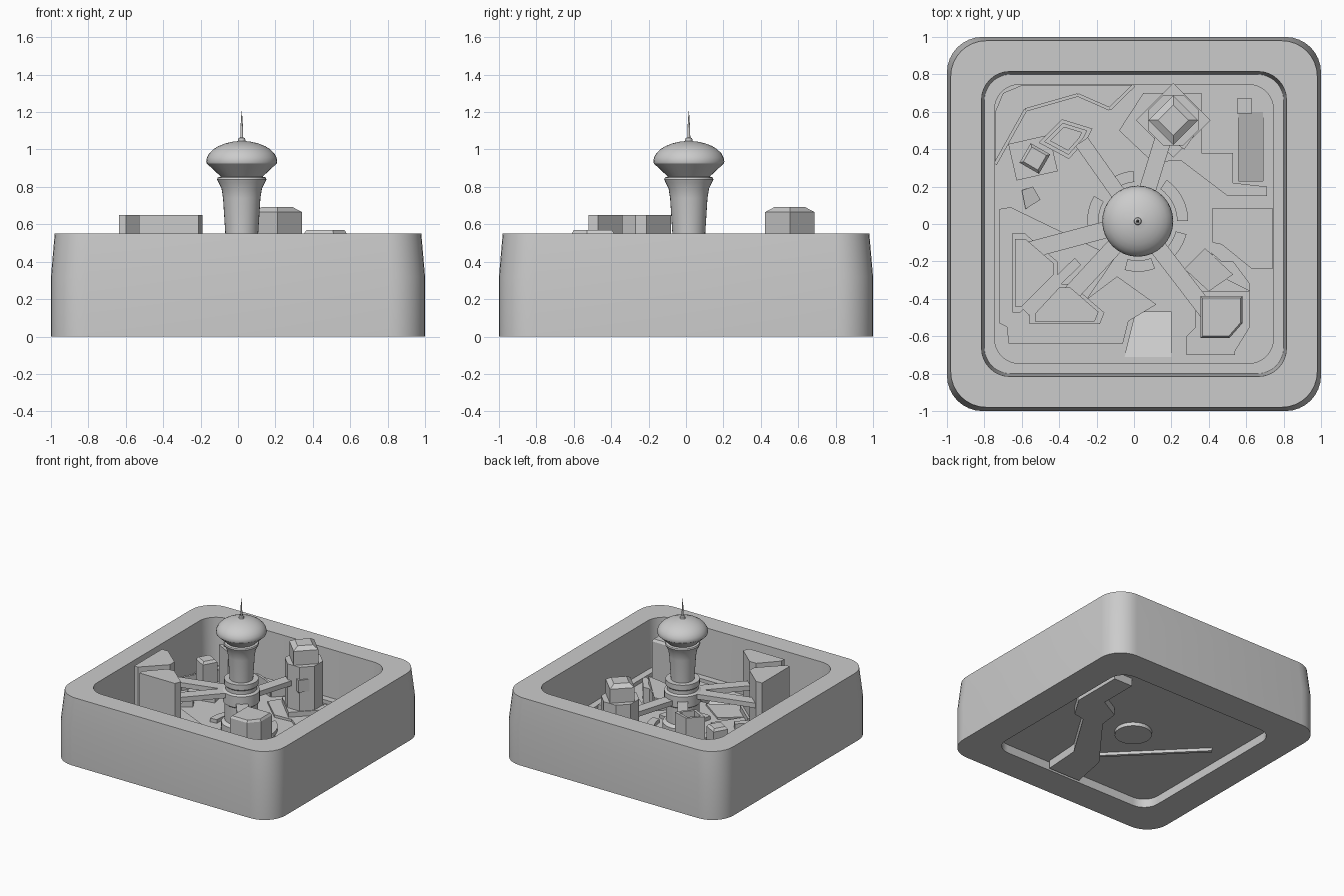
import bpy, bmesh, math
from mathutils import Vector

if "Cube" in bpy.data.objects:
    bpy.data.objects.remove(bpy.data.objects["Cube"])

FLOOR, UNDER, LEDGE = 0.13, 0.07, 0.16
TX, TY = 0.02, 0.015


def finish(name, bm, smooth=None):
    bmesh.ops.recalc_face_normals(bm, faces=bm.faces)
    me = bpy.data.meshes.new(name)
    bm.to_mesh(me)
    bm.free()
    ob = bpy.data.objects.new(name, me)
    bpy.context.collection.objects.link(ob)
    if smooth:
        bpy.ops.object.select_all(action='DESELECT')
        ob.select_set(True)
        bpy.context.view_layer.objects.active = ob
        bpy.ops.object.shade_smooth_by_angle(angle=math.radians(smooth))
    return ob


def loft(name, rings, close=False, smooth=None):
    """Skin a stack of equal-length rings; cap the ends or close the loop."""
    bm = bmesh.new()
    vs = [[bm.verts.new(p) for p in r] for r in rings]
    n = len(vs[0])
    pairs = list(zip(vs, vs[1:])) + ([(vs[-1], vs[0])] if close else [])
    for a, b in pairs:
        for i in range(n):
            j = (i + 1) % n
            bm.faces.new((a[i], a[j], b[j], b[i]))
    if not close:
        bm.faces.new(vs[0])
        bm.faces.new(vs[-1])
    return finish(name, bm, smooth)


def prism(name, pts, z0, z1, inset=0, rise=0):
    """Extruded outline; z0/z1 may be functions of (x, y); optional hipped cap."""
    h = lambda z, p: z(*p) if callable(z) else z
    rings = [[(*p, h(z, p)) for p in pts] for z in (z0, z1)]
    if inset:
        c = sum((Vector(p) for p in pts), Vector((0, 0))) / len(pts)
        rings.append([(*Vector(p).lerp(c, inset), h(z1, p) + rise) for p in pts])
    return loft(name, rings)


def bar(name, p, q, w, z0, z1):
    p, q = Vector(p), Vector(q)
    d = (q - p).normalized() * w / 2
    s = Vector((-d.y, d.x))
    return prism(name, [p + s, p - s, q - s, q + s], z0, z1)


def box(name, x0, x1, y0, y1, z0, z1):
    return prism(name, [(x0, y0), (x1, y0), (x1, y1), (x0, y1)], z0, z1)


def ngon(cx, cy, r, n, turn=0):
    return [(cx + r * math.cos(2 * math.pi * i / n + turn),
             cy + r * math.sin(2 * math.pi * i / n + turn)) for i in range(n)]


def rounded(half, rad, z, seg=8):
    pts = []
    for k, (sx, sy) in enumerate([(1, 1), (-1, 1), (-1, -1), (1, -1)]):
        for i in range(seg + 1):
            a = math.pi / 2 * (k + i / seg)
            pts.append((sx * (half - rad) + rad * math.cos(a),
                        sy * (half - rad) + rad * math.sin(a), z))
    return pts


# Surrounding frame with a stepped inner wall
loft("frame", [rounded(1, .19, 0), rounded(1, .19, .32), rounded(.98, .19, .55),
               rounded(.815, .15, .55), rounded(.80, .14, LEDGE),
               rounded(.745, .13, LEDGE), rounded(.745, .13, 0)], close=True, smooth=30)

# Floor slab and the underground passage beneath it
floor = loft("floor", [rounded(.748, .13, UNDER), rounded(.748, .13, FLOOR)])
tunnel = prism("underpass", [(.54, .62), (.71, .62), (.71, .2), (.6, .02), (.5, .0), (.24, -.42),
                             (.22, -.73), (-.07, -.73), (-.01, -.42), (.34, .04), (.36, .2), (.54, .3)],
               .005, UNDER + .003)

# Sloping ramps cut down into the passage
ramps = [([(.56, .23), (.69, .23), (.69, .6), (.56, .6)], lambda x, y: .03 + .1 * (y - .23) / .37),
         ([(-.05, -.71), (.2, -.71), (.2, -.47), (.01, -.47)], lambda x, y: .13 - .1 * (y + .71) / .24)]
for i, (pts, z) in enumerate(ramps):
    cut = prism(f"ramp_cutter_{i}", pts, z, .2)
    cut.hide_render = True
    cut.hide_viewport = True
    for ob in (floor, tunnel):
        m = ob.modifiers.new("ramp", 'BOOLEAN')
        m.object, m.operation, m.solver = cut, 'DIFFERENCE', 'EXACT'

# Details on the underside
prism("tower_footing", ngon(TX, TY, .14, 32), .04, UNDER + .01)
bar("underside_rib", (-.6, .2), (.0, -.4), .025, .045, UNDER + .01)

# Central tower turned from a profile
profile = [(.15, .1), (.15, .2), (.125, .22), (.125, .36), (.138, .37), (.138, .46), (.118, .47),
           (.118, .50), (.128, .51), (.128, .552), (.088, .552), (.1, .74), (.108, .79), (.125, .825),
           (.132, .84), (.128, .85), (.112, .855), (.187, .925), (.19, .935)]
profile += [(.19 * math.cos(a), .935 + .11 * math.sin(a)) for a in (.2, .42, .64, .86, 1.08, 1.3, 1.45)]
profile += [(.02, 1.045), (.018, 1.06), (.008, 1.065), (.006, 1.13), (.001, 1.205)]
loft("tower", [[(*p, z) for p in ngon(TX, TY, r, 32)] for r, z in profile], smooth=28)

# Curved planters around the tower
for k, (a0, a1) in enumerate([(0, 55), (95, 120), (150, 185), (255, 290), (300, 345)]):
    arc = [math.radians(a0 + (a1 - a0) * i / 8) for i in range(9)]
    edge = lambda r, s: [(TX + r * math.cos(a), TY + r * math.sin(a)) for a in s]
    prism(f"planter_{k}", edge(.27, arc) + edge(.21, arc[::-1]), FLOOR - .01, FLOOR + .03)

# Paved plazas, one step above the floor
prism("west_plaza", [(-.72, .08), (-.66, .09), (-.1, -.18), (-.25, -.4), (-.09, -.28), (.12, -.43),
                     (-.03, -.52), (-.06, -.64), (-.67, -.64), (-.68, -.55), (-.72, -.53)],
      FLOOR - .01, FLOOR + .015)
prism("east_terrace", [(.42, .085), (.74, .085), (.74, -.24), (.63, -.24), (.47, -.11), (.42, -.1)],
      FLOOR - .01, FLOOR + .04)
prism("north_east_plaza", [(.1, .33), (.25, .34), (.5, .15), (.71, .15), (.71, .2), (.53, .22),
                           (.53, .38), (.36, .38), (.36, .7), (.05, .7), (-.08, .5)],
      FLOOR - .01, FLOOR + .02)
prism("south_east_plaza", [(.28, -.7), (.54, -.7), (.54, -.68), (.62, -.55), (.62, -.36), (.33, -.36),
                           (.33, -.55), (.28, -.6)], FLOOR - .01, FLOOR + .03)

# Raised corner terrace with a thin parapet
line = [(-.742, .32), (-.58, .61), (-.3, .69), (-.13, .615), (.0, .742)]
prism("corner_terrace", line + [(-.6, .742), (-.7, .7), (-.742, .6)], FLOOR - .01, .20)
for i, (p, q) in enumerate(zip(line, line[1:])):
    bar(f"parapet_{i}", p, q, .018, FLOOR, .24)

# Twin wedge towers on podiums
wedges = [[(-.635, -.08), (-.58, -.08), (-.43, -.21), (-.43, -.27), (-.6, -.44), (-.635, -.44)],
          [(-.53, -.52), (-.21, -.52), (-.19, -.47), (-.34, -.34), (-.4, -.34), (-.53, -.48)]]
for i, w in enumerate(wedges):
    c = sum((Vector(p) for p in w), Vector((0, 0))) / len(w)
    prism(f"wedge_podium_{i}", [c + (Vector(p) - c) * 1.18 for p in w], FLOOR - .01, .19)
    prism(f"wedge_tower_{i}", w, FLOOR, .65)

# Tall tower at the back with a hipped cap
prism("back_podium", ngon(.21, .555, .2, 4), FLOOR - .01, .19)
prism("back_shaft", ngon(.21, .555, .145, 8, math.pi / 8), FLOOR, .55)
prism("back_cap", ngon(.21, .555, .132, 4), .5, .665, inset=.38, rise=.027)
bar("back_window_box", (.26, .46), (.295, .435), .09, .35, .45)

# Five-sided block with sunken roof, and its small neighbour
five = [(-.48, .44), (-.38, .54), (-.25, .5), (-.27, .46), (-.35, .37)]
prism("block_podium", [(-.36 + (x + .36) * 1.25, .46 + (y - .46) * 1.25) for x, y in five], FLOOR - .01, .22)
inner = [(-.36 + (x + .36) * .72, .46 + (y - .46) * .72) for x, y in five]
loft("five_sided_block", [[(*p, FLOOR) for p in five], [(*p, .53) for p in five],
                          [(*p, .53) for p in inner], [(*p, .48) for p in inner]])
bar("annex_podium", (-.65, .33), (-.43, .38), .2, FLOOR - .01, .19)
prism("annex", ngon(-.53, .35, .085, 4, math.radians(15)), FLOOR, .42, inset=.25, rise=.02)
prism("left_wedge", [(-.6, .18), (-.54, .2), (-.5, .13), (-.58, .08)], FLOOR,
      lambda x, y: FLOOR + .01 + max(0, (x + .6)) * .8)

# Five-sided building at the front right with bevelled roof
prism("front_building", [(.355, -.385), (.58, -.385), (.58, -.53), (.51, -.61), (.355, -.61)],
      FLOOR, .552, inset=.1, rise=.018)

# Low sloping-roofed hall next to it
prism("sloped_hall", [(.27, -.24), (.38, -.13), (.53, -.27), (.4, -.36)], FLOOR,
      lambda x, y: .18 + (x - .27) * .55)
prism("hall_wing", [(.41, -.15), (.47, -.2), (.53, -.2), (.62, -.32), (.62, -.36), (.5, -.3)], FLOOR, .26)

# Roof box by the ramp
box("ramp_kiosk", .55, .63, .59, .67, FLOOR - .01, .22)

# Elevated walkways radiating from the tower
for i, (q, w, z) in enumerate([((-.56, -.14), .09, .46), ((-.4, -.44), .09, .46), ((-.28, .44), .08, .42),
                               ((.17, .5), .09, .42), ((.4, -.48), .09, .40)]):
    d = (Vector(q) - Vector((TX, TY))).normalized() * .1
    bar(f"walkway_{i}", Vector((TX, TY)) + d, q, w, z - .04, z)
bar("cross_path", (-.58, -.47), (-.3, -.2), .05, FLOOR, .19)
